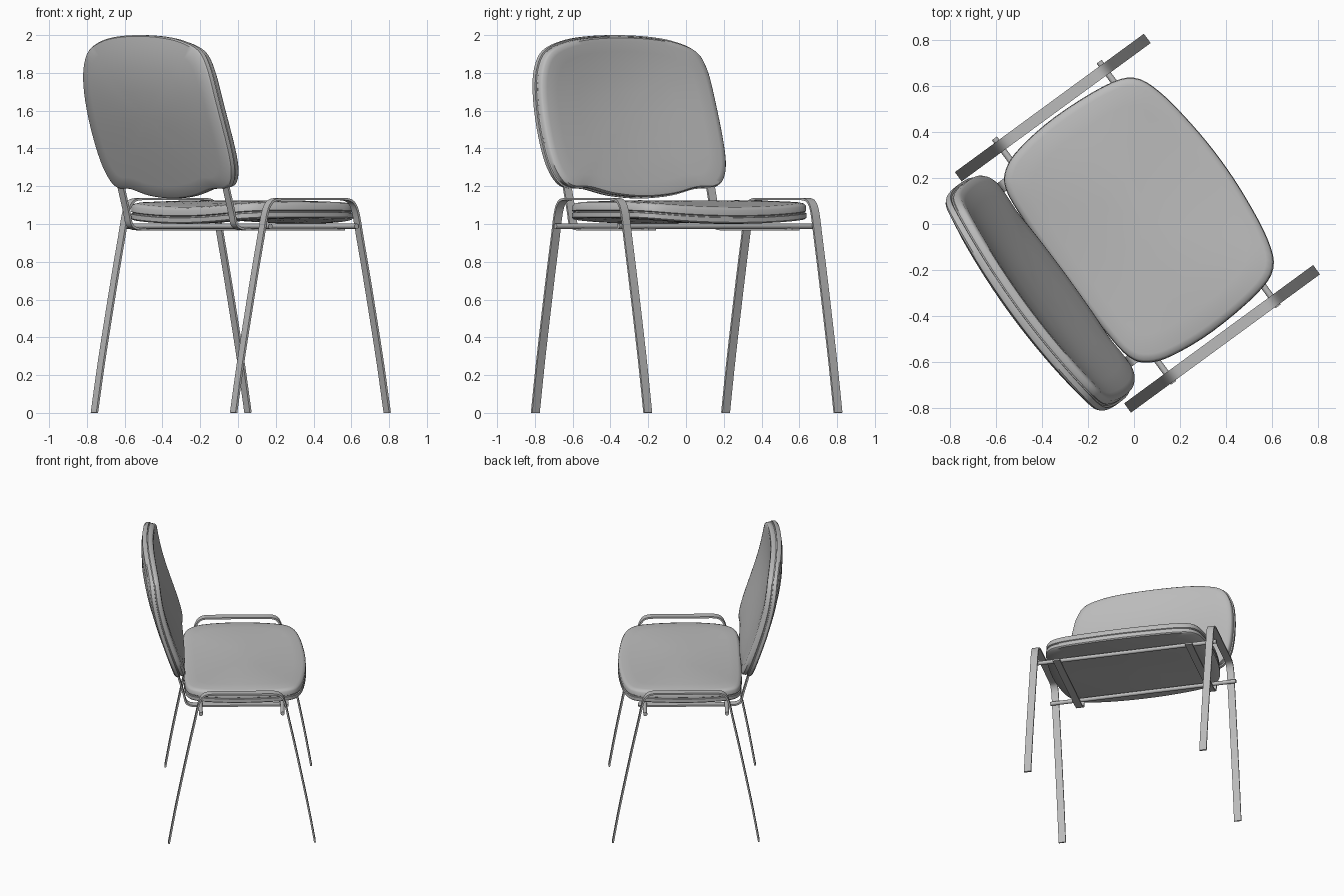
import bpy, bmesh, math
from mathutils import Vector, Matrix

# Local frame: x forward, y to the sitter's left; the whole chair is turned on z.
TURN = Matrix.Rotation(math.radians(36.2), 4, 'Z')

cube = bpy.data.objects.get("Cube")
if cube:
    bpy.data.objects.remove(cube, do_unlink=True)

grey = bpy.data.materials.new("plain_grey")
grey.use_nodes = True
COLOUR = (0.5, 0.5, 0.5, 1)
grey.diffuse_color = COLOUR
grey.node_tree.nodes["Principled BSDF"].inputs["Base Color"].default_value = COLOUR


def finish(name, bm, angle=40):
    bmesh.ops.recalc_face_normals(bm, faces=bm.faces)
    mesh = bpy.data.meshes.new(name)
    bm.to_mesh(mesh)
    bm.free()
    mesh.materials.append(grey)
    obj = bpy.data.objects.new(name, mesh)
    bpy.context.collection.objects.link(obj)
    obj.matrix_world = TURN
    bpy.ops.object.select_all(action='DESELECT')
    obj.select_set(True)
    bpy.context.view_layer.objects.active = obj
    bpy.ops.object.shade_smooth_by_angle(angle=math.radians(angle))
    return obj


def spline(points, steps, closed=False):
    """Catmull-Rom curve through 2D points."""
    pts = [Vector(p) for p in points]
    n = len(pts)
    pick = (lambda i: pts[i % n]) if closed else (lambda i: pts[max(0, min(n - 1, i))])
    out = []
    for i in range(n if closed else n - 1):
        a, b, c, d = (pick(i + k) for k in (-1, 0, 1, 2))
        for s in range(steps):
            t = s / steps
            out.append(0.5 * (2 * b + (c - a) * t + (2 * a - 5 * b + 4 * c - d) * t * t
                              + (3 * b - a - 3 * c + d) * t ** 3))
    return out if closed else out + [pts[-1]]


def panel(name, half, centre, layers, place):
    """Padded panel: a mirrored outline lofted through (scale, depth) rings."""
    mirror = [(-a, b) for a, b in reversed(half[1:-1])]
    outline = spline(half + mirror, 4, closed=True)
    centre = Vector(centre)
    bm = bmesh.new()
    rings = [[bm.verts.new(place(*(centre + (p - centre) * s), d)) for p in outline]
             for s, d in layers]
    n = len(outline)
    for low, high in zip(rings, rings[1:]):
        for i in range(n):
            j = (i + 1) % n
            bm.faces.new((low[i], low[j], high[j], high[i]))
    for ring, depth in ((rings[0], layers[0][1]), (rings[-1], layers[-1][1])):
        hub = bm.verts.new(place(*centre, depth))
        for i in range(n):
            bm.faces.new((ring[i], ring[(i + 1) % n], hub))
    return finish(name, bm)


def strip(name, path, y, width=0.05, thick=0.012):
    """Flat steel strip bent along a path in the x-z plane."""
    bm = bmesh.new()
    rows = []
    for i, p in enumerate(path):
        t = (path[min(i + 1, len(path) - 1)] - path[max(i - 1, 0)]).normalized()
        n = Vector((-t.y, t.x)) * thick / 2
        rows.append([bm.verts.new((q.x, y + side * width / 2, max(0, q.y)))
                     for q, side in ((p + n, -1), (p + n, 1), (p - n, 1), (p - n, -1))])
    for r, s in zip(rows, rows[1:]):
        for k in range(4):
            m = (k + 1) % 4
            bm.faces.new((r[k], r[m], s[m], s[k]))
    bm.faces.new(rows[0])
    bm.faces.new(rows[-1])
    return finish(name, bm)


# Leg frames: one bent strip on each side, with rounded shoulders
MID = 0.014
rear = [(-0.504, 0), (-0.461, 0.25), (-0.413, 0.5), (-0.363, 0.75), (-0.325, 0.93),
        (-0.309, 1.01), (-0.297, 1.06), (-0.281, 1.098), (-0.257, 1.122), (-0.222, 1.131),
        (-0.17, 1.132), (-0.06, 1.132)]
leg_path = spline([(MID + x, z) for x, z in rear]
                  + [(MID - x, z) for x, z in reversed(rear)], 3)

# Back posts: run under the seat, then bend up into the backrest
post_path = spline([(0.34, 0.972), (0.1, 0.972), (-0.2, 0.972), (-0.31, 0.973), (-0.35, 0.982),
                    (-0.372, 1.005), (-0.385, 1.06), (-0.41, 1.15), (-0.435, 1.24)], 4)

for label, side in (("left", 1), ("right", -1)):
    strip(label + "_leg_frame", leg_path, side * 0.624 - 0.006)
    strip(label + "_back_post", post_path, side * 0.47)

# Cross bars under the seat
for label, x in (("front", 0.295), ("rear", -0.27)):
    bm = bmesh.new()
    bmesh.ops.create_cone(bm, cap_ends=True, segments=14, radius1=0.014, radius2=0.014,
                          depth=1.32, matrix=Matrix.Translation((x, 0, 0.988))
                          @ Matrix.Rotation(math.pi / 2, 4, 'X'))
    finish(label + "_cross_bar", bm)


# Seat: shell and cushion with a dished, gently waved surface
def place_seat(y, x, depth):
    dish = max(0, 1 - (y / 0.57) ** 2)
    wave = 0.6 + 0.4 * math.cos((x - 0.42) * 8)
    return (x, y, 1.03 - 0.03 * dish * wave + depth)


SHELL = [(0.3, 0), (0.6, 0), (0.85, 0), (0.985, 0.001), (1, 0.008), (1, 0.032), (0.985, 0.034)]
seat_half = [(0, 0.47), (0.2, 0.46), (0.4, 0.43), (0.515, 0.375), (0.562, 0.25), (0.58, 0),
             (0.562, -0.2), (0.525, -0.305), (0.455, -0.36), (0.3, -0.378), (0, -0.383)]
panel("seat", seat_half, (0, 0.04),
      SHELL + [(0.985, 0.04), (0.998, 0.044), (0.995, 0.072), (0.98, 0.083), (0.94, 0.09),
               (0.8, 0.096), (0.55, 0.1), (0.3, 0.1)], place_seat)


# Backrest: leaning panel curved around the sitter, curling forward at the top
def place_back(y, z, depth):
    t = (z - 1.15) / 0.85
    lean = 1.25 * t - 0.5 * t ** 4
    hollow = (0.025 + 0.035 * t) * (1 - (y / 0.58) ** 2)
    return (-0.42 - 0.24 * lean - hollow + depth, y, z)


back_half = [(0, 2.0), (0.2, 1.992), (0.36, 1.968), (0.49, 1.918), (0.55, 1.83), (0.578, 1.7),
             (0.59, 1.5), (0.58, 1.33), (0.54, 1.23), (0.475, 1.19), (0.36, 1.185),
             (0.2, 1.15), (0, 1.135)]
panel("backrest", back_half, (0, 1.57),
      SHELL + [(0.98, 0.04), (0.985, 0.044), (0.98, 0.066), (0.965, 0.076), (0.92, 0.083),
               (0.8, 0.088), (0.55, 0.09), (0.3, 0.09)], place_back)
